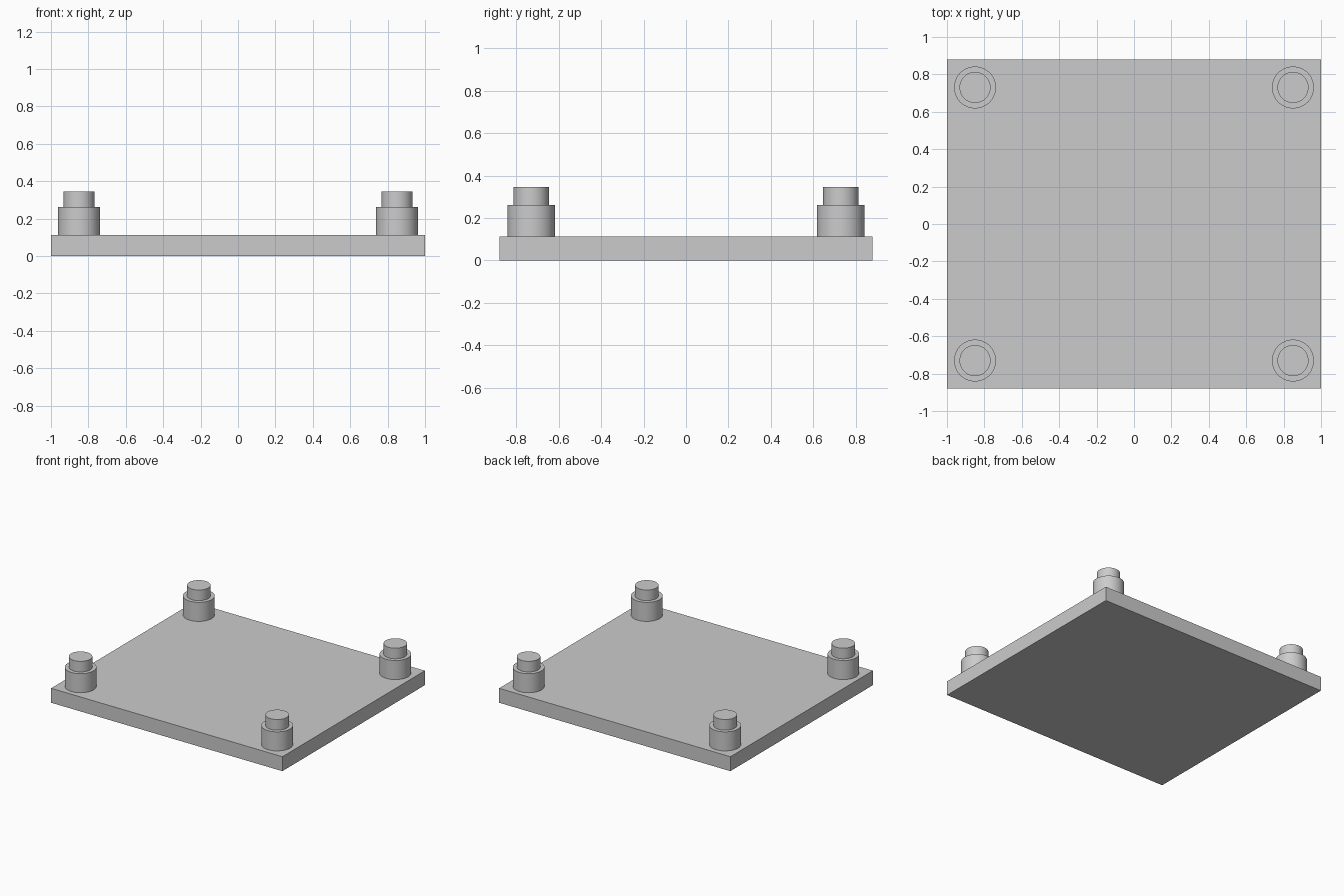
import bpy
import math

cube = bpy.data.objects.get("Cube")
if cube:
    bpy.data.objects.remove(cube, do_unlink=True)

# Single plain grey for every part
GREY = (0.6, 0.6, 0.6, 1.0)
grey = bpy.data.materials.new("light_grey")
grey.use_nodes = True
grey.diffuse_color = GREY
for node in grey.node_tree.nodes:
    if node.type == 'BSDF_PRINCIPLED':
        node.inputs["Base Color"].default_value = GREY

PLATE_TOP, SHOULDER, PEG_TOP = 0.113, 0.262, 0.345


def finish(name):
    obj = bpy.context.object
    obj.name = name
    obj.data.materials.append(grey)
    return obj


def cylinder(name, x, y, radius, bottom, top):
    bpy.ops.mesh.primitive_cylinder_add(
        vertices=64, radius=radius, depth=top - bottom,
        location=(x, y, (bottom + top) / 2))
    finish(name)
    bpy.ops.object.shade_smooth_by_angle(angle=math.radians(30))


# Base plate
bpy.ops.mesh.primitive_cube_add(size=1, location=(0, 0, PLATE_TOP / 2))
plate = finish("base_plate")
plate.scale = (2, 1.76, PLATE_TOP)
bpy.ops.object.transform_apply(location=False, rotation=False, scale=True)

# Stepped post at each corner: wide standoff with a narrower peg
for side, x in (("left", 0.85), ("right", -0.85)):
    for end, y in (("front", -0.73), ("back", 0.73)):
        cylinder(f"{end}_{side}_standoff", x, y, 0.112, PLATE_TOP, SHOULDER)
        cylinder(f"{end}_{side}_peg", x, y, 0.083, SHOULDER, PEG_TOP)
